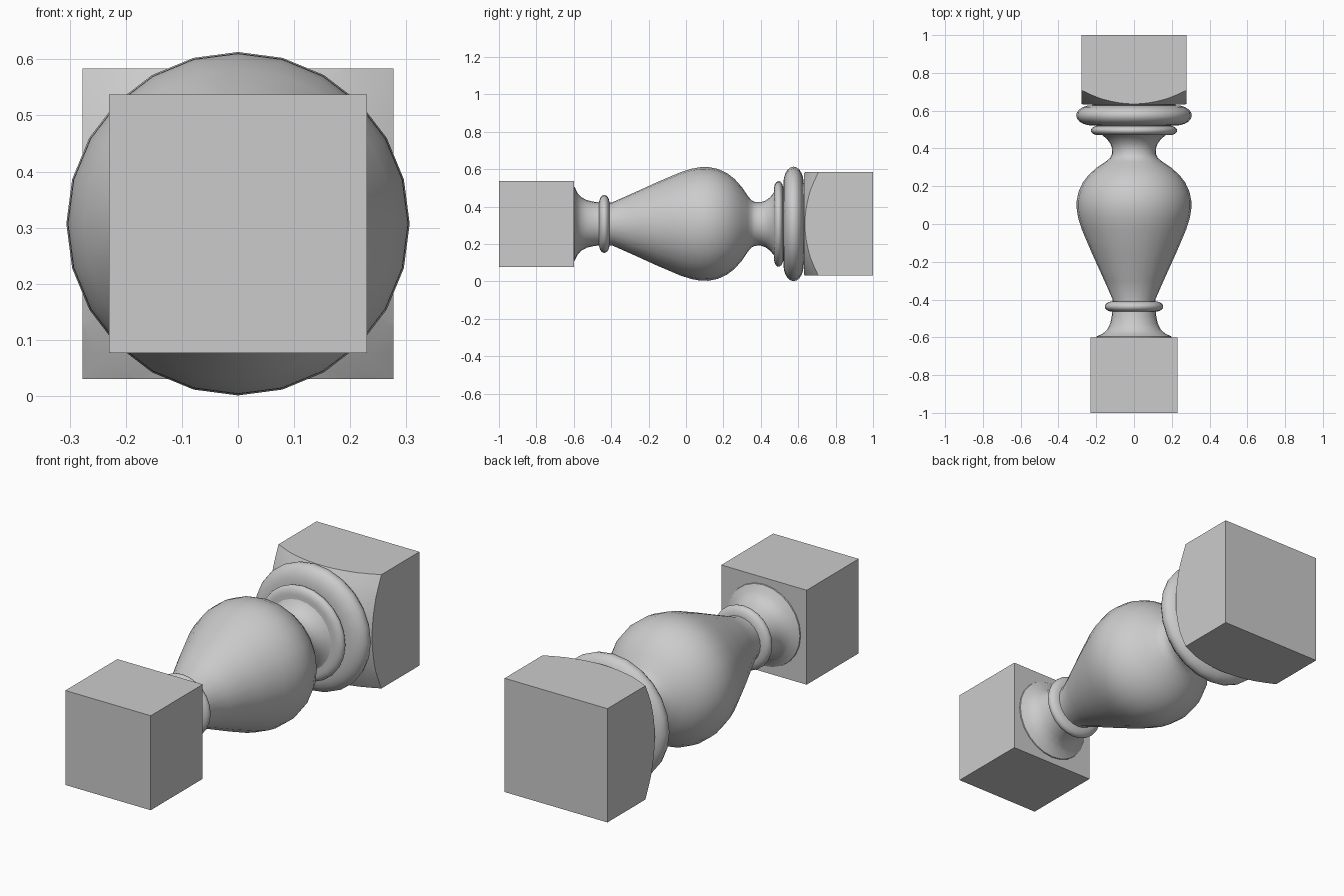
import bpy, bmesh, math

if "Cube" in bpy.data.objects:
    bpy.data.objects.remove(bpy.data.objects["Cube"])

CZ = 0.307      # height of the turning axis
SIDES = 24


def make_object(name, bm, smooth=True):
    bmesh.ops.recalc_face_normals(bm, faces=bm.faces)
    mesh = bpy.data.meshes.new(name)
    bm.to_mesh(mesh)
    bm.free()
    ob = bpy.data.objects.new(name, mesh)
    bpy.context.collection.objects.link(ob)
    if smooth:
        bpy.ops.object.select_all(action='DESELECT')
        ob.select_set(True)
        bpy.context.view_layer.objects.active = ob
        bpy.ops.object.shade_smooth_by_angle(angle=math.radians(40))
    return ob


def lathe(name, profile, sides=SIDES):
    """Turn (y, radius) points around the lengthwise axis, capping the ends."""
    bm = bmesh.new()
    rings = []
    for y, r in profile:
        rings.append([bm.verts.new((r * math.cos(2 * math.pi * i / sides), y,
                                    CZ + r * math.sin(2 * math.pi * i / sides)))
                      for i in range(sides)])
    for a, b in zip(rings, rings[1:]):
        for i in range(sides):
            j = (i + 1) % sides
            bm.faces.new((a[i], a[j], b[j], b[i]))
    bm.faces.new(rings[0])
    bm.faces.new(rings[-1])
    return make_object(name, bm)


def bead(name, y, half_width, radius, core):
    """Half-round ring standing out from the turned shaft."""
    depth = radius - core
    pts = [(y - half_width * math.cos(math.pi * k / 10),
            core + depth * math.sin(math.pi * k / 10)) for k in range(11)]
    return lathe(name, pts)


def block(name, half, y0, y1):
    bm = bmesh.new()
    bmesh.ops.create_cube(bm, size=1)
    for v in bm.verts:
        v.co = (v.co.x * 2 * half, (y0 + y1) / 2 + v.co.y * (y1 - y0),
                CZ + v.co.z * 2 * half)
    return make_object(name, bm, smooth=False)


# Square end blocks
block("foot_block", 0.23, -1.0, -0.6)
head = block("head_block", 0.277, 0.6, 1.0)

# Head block corners are rounded off by turning
cutter = lathe("head_turning_cutter", [(0.632, 0.27), (0.665, 0.33), (0.708, 0.392),
                                       (0.76, 0.45), (1.1, 0.45)], 64)
cutter.hide_render = True
cutter.hide_set(True)
mod = head.modifiers.new("turned_corners", 'BOOLEAN')
mod.operation = 'INTERSECT'
mod.solver = 'EXACT'
mod.object = cutter
bpy.context.view_layer.objects.active = head
bpy.ops.object.modifier_apply(modifier=mod.name)
bpy.data.objects.remove(cutter)
head.select_set(True)
bpy.ops.object.shade_smooth_by_angle(angle=math.radians(25))

# Turned shaft: flared foot, vase belly, neck and flared collar
lathe("turned_shaft", [
    (-0.61, 0.20), (-0.595, 0.197), (-0.58, 0.165), (-0.56, 0.143), (-0.53, 0.127),
    (-0.49, 0.118), (-0.44, 0.113), (-0.395, 0.115), (-0.30, 0.157), (-0.15, 0.225),
    (-0.03, 0.276), (0.03, 0.295), (0.075, 0.303), (0.12, 0.304), (0.17, 0.294),
    (0.22, 0.271), (0.26, 0.240), (0.30, 0.195), (0.33, 0.150), (0.35, 0.126),
    (0.37, 0.117), (0.40, 0.116), (0.425, 0.125), (0.45, 0.143), (0.47, 0.168),
    (0.483, 0.195), (0.53, 0.20), (0.64, 0.22)])

# Rings
bead("foot_ring", -0.437, 0.028, 0.155, 0.11)
bead("collar_ring", 0.495, 0.024, 0.229, 0.19)
bead("head_ring", 0.575, 0.054, 0.306, 0.22)
